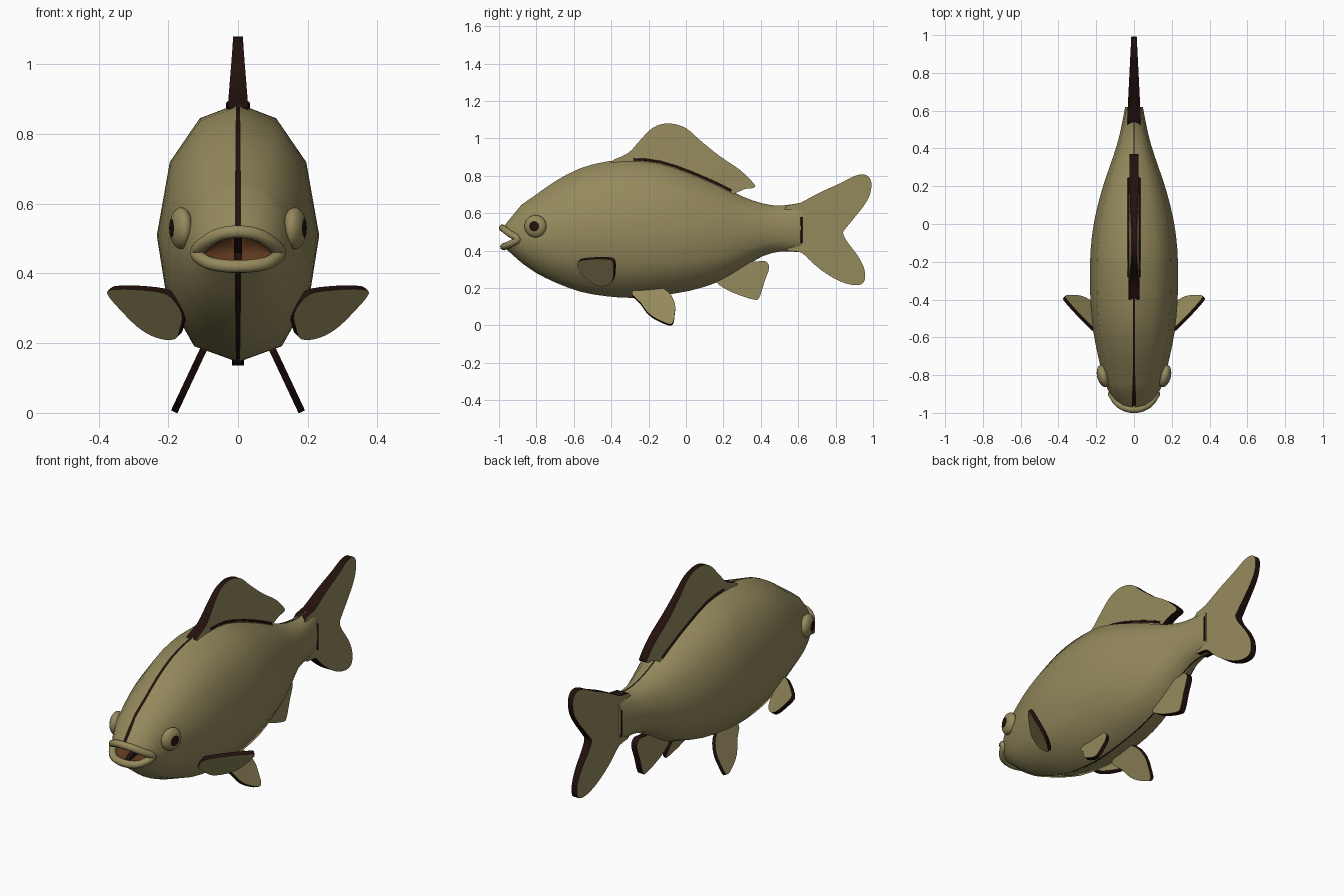
import bpy, bmesh, math
from mathutils import Vector

if "Cube" in bpy.data.objects:
    bpy.data.objects.remove(bpy.data.objects["Cube"])


def material(name, rgb):
    m = bpy.data.materials.new(name)
    m.diffuse_color = (*rgb, 1)
    m.use_nodes = True
    m.node_tree.nodes["Principled BSDF"].inputs["Base Color"].default_value = m.diffuse_color
    return m


OLIVE = material("olive skin", (0.30, 0.255, 0.11))
DARK = material("dark maroon", (0.016, 0.005, 0.004))
BROWN = material("mouth brown", (0.11, 0.04, 0.013))


def spline(pts, n, closed):
    """Catmull-Rom interpolation of tuples of any length."""
    out, k = [], len(pts)
    for i in range(k if closed else k - 1):
        idx = [i - 1, i, i + 1, i + 2]
        idx = [j % k if closed else min(max(j, 0), k - 1) for j in idx]
        a, b, c, d = [pts[j] for j in idx]
        for s in range(n):
            t = s / n
            out.append(tuple(0.5 * (2 * q + (r - p) * t + (2 * p - 5 * q + 4 * r - u) * t * t
                                    + (3 * q - p - 3 * r + u) * t ** 3)
                             for p, q, r, u in zip(a, b, c, d)))
    return out if closed else out + [pts[-1]]


def finish(name, bm, mats, mirror=False, angle=40):
    me = bpy.data.meshes.new(name)
    bm.to_mesh(me)
    bm.free()
    ob = bpy.data.objects.new(name, me)
    bpy.context.collection.objects.link(ob)
    for m in mats:
        me.materials.append(m)
    bpy.ops.object.select_all(action='DESELECT')
    ob.select_set(True)
    bpy.context.view_layer.objects.active = ob
    bpy.ops.object.shade_smooth_by_angle(angle=math.radians(angle))
    if mirror:
        mod = ob.modifiers.new("mirror", 'MIRROR')
        mod.use_mirror_merge = False
    return ob


def loft(name, rings, mats, cap=False):
    """Half skin through rings of points on the +x side, mirrored."""
    bm = bmesh.new()
    vs = [[bm.verts.new(p) for p in r] for r in rings]
    for a, b in zip(vs, vs[1:]):
        for i in range(len(a) - 1):
            bm.faces.new((a[i], a[i + 1], b[i + 1], b[i]))
    if cap:
        bm.faces.new(vs[-1])
    return finish(name, bm, mats, True, 70)


def fin(name, outline, place, normal, thick, mats=(OLIVE, DARK), mirror=False, smooth=3):
    """Flat fin with a dark rim; thick gives the half thickness at a point."""
    pts = spline(outline, smooth, True) if smooth > 1 else outline
    n = Vector(normal).normalized()
    bm = bmesh.new()
    a, b = [[bm.verts.new(Vector(place(*p)) + n * s * thick(*p)) for p in pts] for s in (1, -1)]
    bm.faces.new(a)
    bm.faces.new(b[::-1])
    for i in range(len(a)):
        j = (i + 1) % len(a)
        bm.faces.new((a[i], b[i], b[j], a[j])).material_index = len(mats) - 1
    bmesh.ops.recalc_face_normals(bm, faces=bm.faces)
    bmesh.ops.triangulate(bm, faces=[f for f in bm.faces if len(f.verts) > 4])
    return finish(name, bm, mats, mirror)


def tube(name, pts, radius, mat, closed):
    cu = bpy.data.curves.new(name, 'CURVE')
    cu.dimensions = '3D'
    cu.bevel_depth, cu.bevel_resolution = radius, 3
    sp = cu.splines.new('POLY')
    sp.points.add(len(pts) - 1)
    for p, q in zip(sp.points, pts):
        p.co = (*q, 1)
    sp.use_cyclic_u = closed
    sp.use_smooth = True
    cu.materials.append(mat)
    ob = bpy.data.objects.new(name, cu)
    bpy.context.collection.objects.link(ob)
    bpy.ops.object.select_all(action='DESELECT')
    ob.select_set(True)
    bpy.context.view_layer.objects.active = ob
    bpy.ops.object.convert(target='MESH')


# Body: stations (y, top, bottom, half width) with a twelve-sided section
stations = [(-.88, .645, .335, .138), (-.80, .70, .28, .165), (-.70, .77, .23, .19),
            (-.565, .84, .18, .216), (-.42, .877, .155, .23), (-.28, .886, .147, .233),
            (-.14, .873, .16, .23), (.02, .82, .185, .21), (.18, .75, .235, .17),
            (.30, .69, .305, .13), (.41, .652, .37, .093), (.51, .64, .395, .068),
            (.62, .657, .39, .047)]
section = [(0, 1), (.47, .945), (.84, .775), (1, .49), (.88, .25), (.54, .06), (0, 0)]
stations = spline(stations, 2, False)


def seam(y):
    return max(.002, .007 - .006 * (y + .9))


mouth = [(0, -.982, .52), (.05, -.972, .513), (.09, -.945, .492), (.12, -.90, .46),
         (.09, -.945, .433), (.05, -.968, .423), (0, -.975, .42)]
rings = [[(max(x, .007), y, z) for x, y, z in mouth]]
for y, top, bot, w in stations:
    rings.append([(max(w * u, seam(y)), y, bot + (top - bot) * v) for u, v in section])
loft("body", rings, [OLIVE], cap=True)

# Dark centre seam showing between the body halves
edge = [(y, t - .008) for y, t, b, w in stations] + [(y, b + .008) for y, t, b, w in stations[::-1]]
edge += [(-.965, .425), (-.90, .46), (-.97, .515)]
fin("centre_seam", edge, lambda y, z: (0, y, z), (1, 0, 0), lambda y, z: .012, (DARK,), smooth=1)

# Mouth cavity and lips
inner = [(x * .6, -.875, .465 + (z - .465) * .7) for x, y, z in mouth]
loft("mouth_cavity", [[(0, -.87, .465 + (z - .465) * .1) for x, y, z in mouth], inner, mouth], [BROWN])
loop = mouth + [(-x, y, z) for x, y, z in mouth[-2:0:-1]]
tube("lips", spline(loop, 4, True), .019, OLIVE, True)

# Eyes with dark pupils
for side, label in ((1, "left"), (-1, "right")):
    bm = bmesh.new()
    bmesh.ops.create_uvsphere(bm, u_segments=24, v_segments=20, radius=1)
    for f in bm.faces:
        f.material_index = 1 if f.calc_center_median().z > .88 else 0
    eye = finish(label + "_eye", bm, [OLIVE, DARK])
    eye.scale = (.06, .06, .032)
    eye.rotation_euler = (math.pi / 2, 0, side * (math.pi / 2 - .25))
    eye.location = (side * .163, -.805, .53)


def upright(y, z):
    return (0, y, z)


# Dorsal fin
dorsal = [(-.40, .875), (-.31, .92), (-.245, .99), (-.18, 1.055), (-.105, 1.08), (-.03, 1.068),
          (.02, 1.04), (.075, .99), (.18, .905), (.29, .83), (.365, .755), (.36, .735), (.32, .73),
          (.27, .71), (.22, .69), (.1, .75), (-.1, .82), (-.3, .85)]
fin("dorsal_fin", dorsal, upright, (1, 0, 0),
    lambda y, z: max(.014, .03 - .08 * max(0, z - .87) - .02 * max(0, y)))
for side in (1, -1):
    tube("dorsal_base_line", [(side * .028, y, t + .002) for y, t, b, w in stations if -.3 < y < .27],
         .006, DARK, False)

# Tail fin
tail = [(.52, .62), (.61, .655), (.715, .71), (.825, .76), (.905, .80), (.96, .805), (.99, .77),
        (.985, .705), (.955, .645), (.90, .575), (.855, .52), (.84, .495), (.86, .45), (.92, .37),
        (.955, .295), (.95, .23), (.90, .215), (.825, .235), (.745, .28), (.675, .335), (.615, .39),
        (.52, .42)]
fin("tail_fin", tail, upright, (1, 0, 0), lambda y, z: max(.014, .034 - .05 * max(0, y - .6)))
for side in (1, -1):
    tube("tail_joint_line", [(side * .045, .618, .44), (side * .045, .618, .58)], .005, DARK, False)

# Anal fin
anal = [(.165, .235), (.22, .19), (.29, .16), (.355, .14), (.39, .145), (.42, .235), (.445, .31),
        (.42, .345), (.36, .34), (.30, .36), (.22, .30)]
fin("anal_fin", anal, upright, (1, 0, 0), lambda y, z: .017)

# Paired pelvic fins, splayed outward
pelvic = [(-.29, .175), (-.245, .12), (-.20, .06), (-.135, .02), (-.075, .004), (-.06, .06),
          (-.06, .115), (-.095, .175), (-.18, .215)]
fin("pelvic_fins", pelvic, lambda y, z: (.10 + (.18 - z) * .47, y, z), (1, 0, .47),
    lambda y, z: .010, mirror=True)

# Paired pectoral fins, swept back
pectoral = [(.16, .25), (.175, .217), (.225, .22), (.28, .25), (.34, .31), (.368, .345),
            (.36, .358), (.30, .36), (.22, .352), (.185, .335), (.155, .29)]
fin("pectoral_fins", pectoral,
    lambda x, z: (x, -.57 + 1.1 * (x - .2) - (z - .345), z), (1.1, -1, -1),
    lambda x, z: .010, mirror=True)
